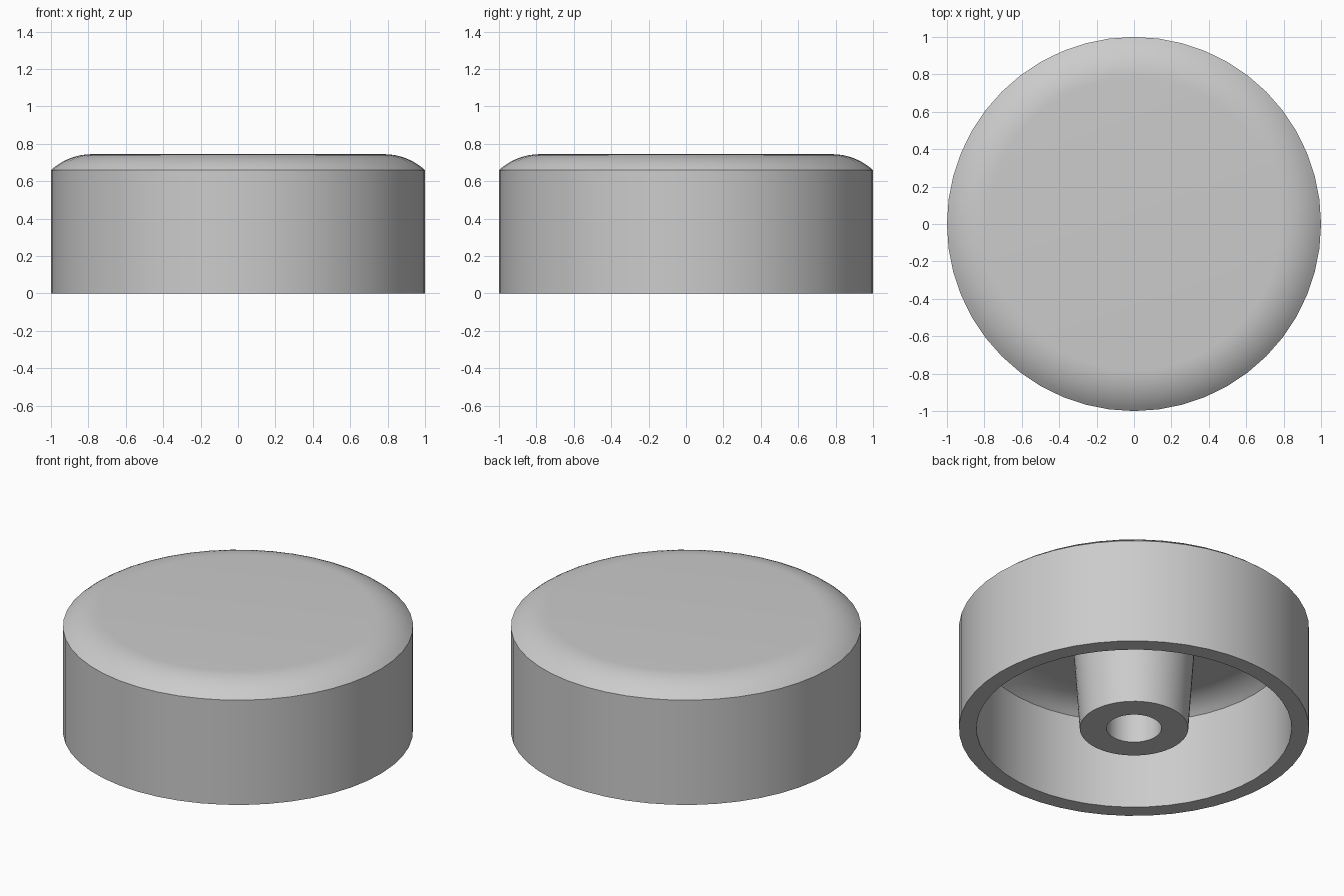
import bpy
import bmesh
import math

if "Cube" in bpy.data.objects:
    bpy.data.objects.remove(bpy.data.objects["Cube"])

SEGMENTS = 48

grey = bpy.data.materials.new("light grey")
grey.diffuse_color = (0.6, 0.6, 0.6, 1)
grey.use_nodes = True
grey.node_tree.nodes["Principled BSDF"].inputs["Base Color"].default_value = grey.diffuse_color


def arc(r_flat, z_flat, r_edge, z_edge, steps=8):
    """Arc that leaves the flat face tangentially and ends on the side wall."""
    dx, dz = r_edge - r_flat, z_flat - z_edge
    radius = (dx * dx + dz * dz) / (2 * dz)
    end = math.asin(dx / radius)
    return [(r_flat + radius * math.sin(end * i / steps),
             z_flat - radius * (1 - math.cos(end * i / steps)))
            for i in range(steps + 1)]


def lathe(name, profile):
    """Spin a radius/height profile, which starts and ends on the axis."""
    bm = bmesh.new()
    verts = [bm.verts.new((r, 0, z)) for r, z in profile]
    edges = [bm.edges.new(pair) for pair in zip(verts, verts[1:])]
    bmesh.ops.spin(bm, geom=verts + edges, cent=(0, 0, 0), axis=(0, 0, 1),
                   angle=math.tau, steps=SEGMENTS, use_merge=True)
    bmesh.ops.remove_doubles(bm, verts=bm.verts, dist=0.0001)
    bmesh.ops.recalc_face_normals(bm, faces=bm.faces)
    mesh = bpy.data.meshes.new(name)
    bm.to_mesh(mesh)
    bm.free()
    mesh.materials.append(grey)
    obj = bpy.data.objects.new(name, mesh)
    bpy.context.collection.objects.link(obj)
    bpy.ops.object.select_all(action='DESELECT')
    obj.select_set(True)
    bpy.context.view_layer.objects.active = obj
    bpy.ops.object.shade_smooth_by_angle(angle=math.radians(30))
    return obj


# Hollow cap: rounded top, straight wall, open underside with a rounded ceiling
outside = [(0, 0.745)] + arc(0.78, 0.745, 1.0, 0.66) + [(1.0, 0)]
inside = [(0.9, 0)] + arc(0.7, 0.64, 0.9, 0.56)[::-1] + [(0, 0.64)]
lathe("cap_shell", outside + inside)

# Tapered hub under the cap with a blind shaft hole
lathe("shaft_hub", [(0, 0.65), (0.355, 0.65), (0.31, 0), (0.157, 0),
                    (0.157, 0.56), (0, 0.56)])
